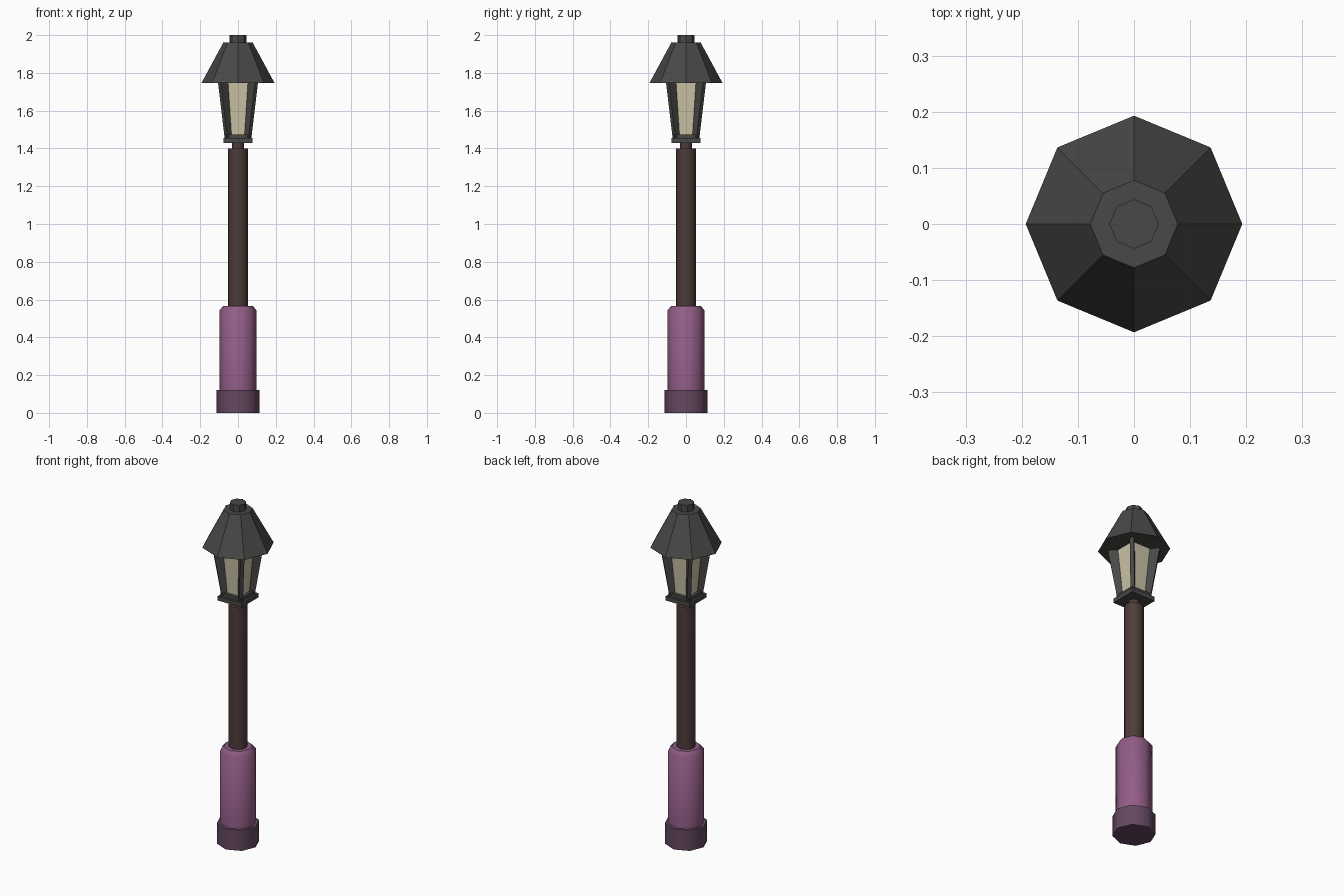
import bpy, bmesh, math
from mathutils import Matrix

if "Cube" in bpy.data.objects:
    bpy.data.objects.remove(bpy.data.objects["Cube"])


def material(name, rgb):
    m = bpy.data.materials.new(name)
    m.diffuse_color = (*rgb, 1)
    m.use_nodes = True
    m.node_tree.nodes["Principled BSDF"].inputs["Base Color"].default_value = m.diffuse_color
    return m


IRON = material("iron", (0.065, 0.065, 0.062))
POLE = material("brown", (0.075, 0.045, 0.042))
PURPLE = material("purple", (0.29, 0.11, 0.24))
PLINTH = material("dark_purple", (0.13, 0.065, 0.12))
GLASS = material("glass", (0.60, 0.55, 0.39))


def finish(name, bm, mat, smooth=False):
    bmesh.ops.recalc_face_normals(bm, faces=bm.faces[:])
    me = bpy.data.meshes.new(name)
    bm.to_mesh(me)
    bm.free()
    me.materials.append(mat)
    ob = bpy.data.objects.new(name, me)
    bpy.context.collection.objects.link(ob)
    if smooth:
        bpy.ops.object.select_all(action='DESELECT')
        ob.select_set(True)
        bpy.context.view_layer.objects.active = ob
        bpy.ops.object.shade_smooth_by_angle(angle=math.radians(50))
    return ob


def stack(name, rings, mat, sides=8, turn=0.0, smooth=False):
    """Closed prism through (radius, z) rings, first corner at angle turn."""
    bm = bmesh.new()
    loops = []
    for r, z in rings:
        angles = [turn + 2 * math.pi * i / sides for i in range(sides)]
        loops.append([bm.verts.new((r * math.cos(a), r * math.sin(a), z)) for a in angles])
    for lo, hi in zip(loops, loops[1:]):
        for i in range(sides):
            j = (i + 1) % sides
            bm.faces.new((lo[i], lo[j], hi[j], hi[i]))
    bm.faces.new(loops[0][::-1])
    bm.faces.new(loops[-1])
    return finish(name, bm, mat, smooth)


def square(name, rings, mat):
    """Same, for an axis-aligned square given by half widths."""
    return stack(name, [(h * math.sqrt(2), z) for h, z in rings], mat, 4, math.pi / 4)


# Octagonal post
stack("plinth", [(0.115, 0), (0.115, 0.12)], PLINTH, smooth=True)
stack("base_column", [(0.098, 0.12), (0.098, 0.543), (0.077, 0.567)], PURPLE, smooth=True)
stack("pole", [(0.052, 0.56), (0.052, 1.40)], POLE, smooth=True)
stack("neck", [(0.031, 1.40), (0.031, 1.435)], POLE, smooth=True)

# Square lantern
square("lantern_tray", [(0.078, 1.43), (0.078, 1.455)], IRON)
square("lantern_sill", [(0.066, 1.455), (0.067, 1.475)], IRON)
square("lantern_glass", [(0.048, 1.47), (0.067, 1.75)], GLASS)

# Slanted corner bars set on the diagonals
for k in range(4):
    bm = bmesh.new()
    bmesh.ops.create_cube(bm, size=1)
    for v in bm.verts:
        top, outer = v.co.z > 0, v.co.x > 0
        v.co.x = (0.139 if outer else 0.085) if top else (0.089 if outer else 0.058)
        v.co.y *= 0.022
        v.co.z = 1.75 if top else 1.455
    bm.transform(Matrix.Rotation(math.pi / 4 + k * math.pi / 2, 4, 'Z'))
    finish(f"corner_bar_{k + 1}", bm, IRON)

# Octagonal roof and cap
stack("roof", [(0.193, 1.747), (0.078, 1.96)], IRON)
stack("roof_cap", [(0.044, 1.955), (0.044, 2.0)], IRON)
